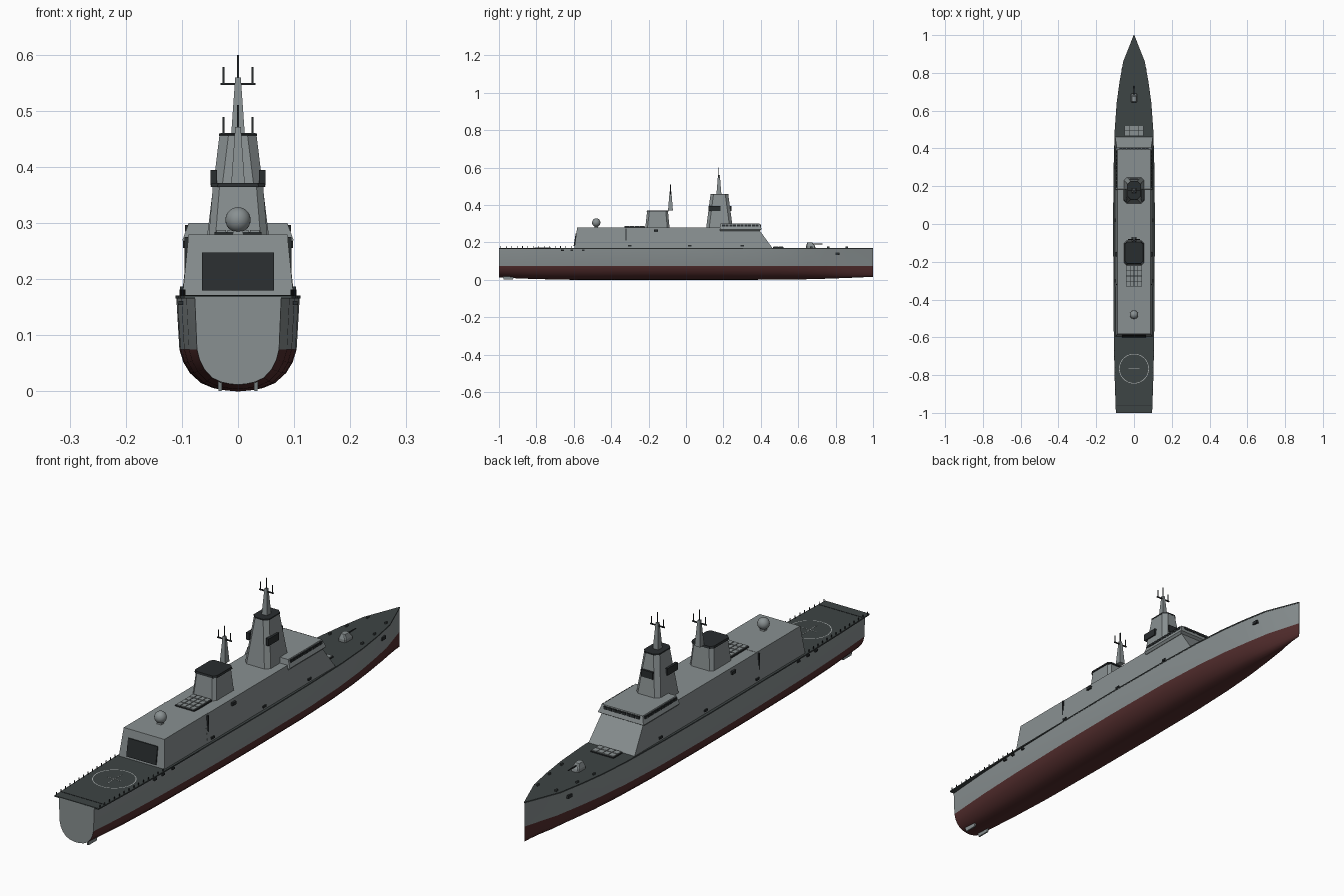
import bpy, bmesh, math
from mathutils import Vector, Matrix

if "Cube" in bpy.data.objects:
    bpy.data.objects.remove(bpy.data.objects["Cube"])


def mat(name, r, g, b):
    m = bpy.data.materials.new(name)
    m.diffuse_color = (r, g, b, 1)
    m.use_nodes = True
    m.node_tree.nodes["Principled BSDF"].inputs["Base Color"].default_value = m.diffuse_color
    return m


GREY = mat("ship grey", 0.25, 0.28, 0.285)
DECK = mat("dark deck", 0.048, 0.058, 0.058)
RED = mat("antifouling red", 0.085, 0.026, 0.026)
DARK = mat("charcoal", 0.022, 0.026, 0.028)
PALE = mat("pale marking", 0.42, 0.45, 0.45)


def finish(name, bm, *mats, smooth=None):
    bmesh.ops.recalc_face_normals(bm, faces=bm.faces)
    me = bpy.data.meshes.new(name)
    bm.to_mesh(me)
    bm.free()
    for m in mats:
        me.materials.append(m)
    if smooth:
        me.shade_smooth()
        me.set_sharp_from_angle(angle=math.radians(smooth))
    ob = bpy.data.objects.new(name, me)
    bpy.context.collection.objects.link(ob)
    return ob


def loft(bm, rings, closed=True):
    rows = [[bm.verts.new(p) for p in r] for r in rings]
    n = len(rows[0])
    for a, b in zip(rows, rows[1:]):
        for i in range(n if closed else n - 1):
            j = (i + 1) % n
            bm.faces.new((a[i], a[j], b[j], b[i]))
    bm.faces.new(rows[0])
    bm.faces.new(rows[-1])


def ring(hw, y0, y1, z, c, x=0):
    # rectangle in plan, corners chamfered by c
    if not c:
        return [(x - hw, y0, z), (x + hw, y0, z), (x + hw, y1, z), (x - hw, y1, z)]
    return [(x - hw + c, y0, z), (x + hw - c, y0, z), (x + hw, y0 + c, z), (x + hw, y1 - c, z),
            (x + hw - c, y1, z), (x - hw + c, y1, z), (x - hw, y1 - c, z), (x - hw, y0 + c, z)]


def frustum(name, m, *levels, c=0, x=0):
    # each level: half width, aft y, forward y, z
    bm = bmesh.new()
    loft(bm, [ring(*lv, c, x) for lv in levels])
    return finish(name, bm, m)


def boxes(name, m, items):
    # each item: centre, full size
    bm = bmesh.new()
    for pos, size in items:
        bmesh.ops.create_cube(bm, size=1, matrix=Matrix.Translation(pos) @ Matrix.Diagonal((*size, 1)))
    return finish(name, bm, m)


# Hull: stations of y, half beam at deck, keel height
stations = [(-1, .077, .012), (-.9, .085, .008), (-.8, .092, .004), (-.6, .101, 0), (-.3, .108, 0),
            (0, .11, 0), (.3, .107, 0), (.5, .101, .001), (.64, .091, .003), (.75, .076, .006),
            (.86, .056, .010), (1, .0008, .016)]
section = [(1, .168), (.95, .075), (.885, .052), (.78, .033), (.6, .015), (.4, .006), (.2, .002), (0, 0)]
rings = []
for y, w, keel in stations:
    fine = 1 - .3 * max(0, (y - .3) / .7) ** 1.5
    half = []
    for f, z in section:
        zz = z if z >= .075 else keel + z * (.075 - keel) / .075
        half.append((w * f * (1 if z > .1 else fine), y, zz))
    rings.append(half + [(-x, yy, z) for x, yy, z in reversed(half[:-1])])
bm = bmesh.new()
loft(bm, rings)
for f in bm.faces:
    if f.calc_center_median().z < .075 and abs(f.normal.y) < 2 and len(f.verts) == 4:
        f.material_index = 1
finish("hull", bm, GREY, RED, smooth=25)

# Deck plate, overhanging the narrow stern
deck = [(-1, .096), (-.8, .103)] + [(y, w + .001) for y, w, k in stations[3:]]
deck[2] = (-.6, .107)
outline = [(w, y) for y, w in deck] + [(-w, y) for y, w in reversed(deck)]
bm = bmesh.new()
loft(bm, [[(x, y, z) for x, y in outline] for z in (.166, .171)])
finish("main_deck", bm, DECK)

# Superstructure, hangar and bridge
frustum("superstructure", GREY, (.1, -.33, .462, .17), (.088, -.33, .383, .279))
frustum("hangar", GREY, (.099, -.597, -.312, .17), (.088, -.582, -.312, .28))
frustum("hangar_door", DARK, (.064, -.601, -.59, .18), (.064, -.59, -.575, .248))
boxes("hangar_joint", DARK, [((s * .0925, -.32, .24), (.006, .006, .07)) for s in (-1, 1)])
frustum("bridge", GREY, (.092, .182, .392, .262), (.099, .18, .405, .27), (.088, .185, .394, .3))
panes = [((-.07 + i * .02, .398, .291), (.016, .006, .011)) for i in range(8)]
panes += [((s * .0915, .2 + i * .02, .291), (.006, .016, .011)) for s in (-1, 1) for i in range(10)]
boxes("bridge_windows", DARK, panes)

# Sensor tower with dark panels
frustum("sensor_tower", GREY, (.055, .108, .25, .278), (.033, .131, .226, .457), c=.016)
frustum("tower_cap", DARK, (.034, .13, .227, .455), (.034, .13, .227, .46), c=.016)
boxes("tower_panels", DARK, [((s * .043, .152, .381), (.012, .064, .028)) for s in (-1, 1)]
      + [((0, .236, .381), (.05, .012, .028))])

# Funnel with dark cap
frustum("funnel", GREY, (.052, -.218, -.088, .278), (.045, -.208, -.096, .364), c=.012)
frustum("funnel_cap", DARK, (.049, -.211, -.092, .364), (.047, -.209, -.094, .372), c=.012)


# Pole masts
def mast(name, y, z):
    frustum(name, GREY, (.012, y - .013, y + .013, z), (.005, y - .005, y + .005, z + .1))
    boxes(name + "_yard", DARK, [((0, y, z + .088), (.062, .005, .004)), ((0, y, z + .12), (.003, .003, .04))]
          + [((s * .026, y, z + .103), (.003, .003, .03)) for s in (-1, 1)])


mast("forward_mast", .176, .46)
mast("aft_mast", -.083, .371)

# Launcher cells aft of the funnel and on the foredeck
frustum("aft_launcher_base", DARK, (.042, -.33, -.22, .278), (.042, -.33, -.22, .284))
boxes("aft_launcher_cells", GREY, [((-.03 + i * .02, -.316 + j * .0272, .285), (.017, .024, .005))
                                   for i in range(4) for j in range(4)])
frustum("fore_launcher_base", DARK, (.05, .465, .52, .17), (.05, .465, .52, .175))
boxes("fore_launcher_cells", GREY, [((-.0365 + i * .0243, .48 + j * .026, .176), (.022, .023, .005))
                                    for i in range(4) for j in range(2)])

# Radome on a short pedestal
bm = bmesh.new()
bmesh.ops.create_uvsphere(bm, u_segments=24, v_segments=14, radius=.0225,
                          matrix=Matrix.Translation((0, -.48, .306)))
finish("radome", bm, GREY, smooth=40)
frustum("radome_pedestal", GREY, (.01, -.49, -.47, .278), (.008, -.488, -.472, .288))

# Deck gun
frustum("gun_house", GREY, (.016, .642, .692, .17), (.016, .642, .69, .182), (.010, .648, .676, .2), c=.004)
bm = bmesh.new()
bmesh.ops.create_cone(bm, cap_ends=True, segments=10, radius1=.003, radius2=.002, depth=.05,
                      matrix=Matrix.Translation((0, .705, .191)) @ Matrix.Rotation(-math.pi / 2, 4, 'X'))
finish("gun_barrel", bm, DARK)

# Flight deck markings
bm = bmesh.new()
N = 40
inner, outer = [[bm.verts.new((r * math.cos(2 * math.pi * i / N), -.766 + r * math.sin(2 * math.pi * i / N), .1718))
                 for i in range(N)] for r in (.076, .079)]
for i in range(N):
    j = (i + 1) % N
    bm.faces.new((inner[i], outer[i], outer[j], inner[j]))
finish("landing_circle", bm, PALE)
boxes("landing_cross", PALE, [((0, -.766, .1712), (.002, .09, .001)), ((0, -.766, .1712), (.06, .002, .001))])
boxes("stern_line", DARK, [((0, -.96, .1715), (.19, .004, .001))])

# Flight deck edge rails
rails = []
for s in (-1, 1):
    for i in range(14):
        y = -.99 + i * .029
        rails.append(((s * (.094 + (y + 1) * .025), y, .176), (.002, .003, .011)))
boxes("edge_posts", DARK, rails)

# Side fittings: anchors, scuttles, lamps
side = [((s * .061, .81, .139), (.012, .024, .012)) for s in (-1, 1)]
side += [((s * .1, y, .183), (.006, .018, .008)) for s in (-1, 1) for y in (-.3, .02, .3)]
side += [((s * .102, y, .158), (.008, .014, .007)) for s in (-1, 1) for y in (-.66, -.61, -.55)]
side += [((s * .092, -.16, .262), (.012, .022, .012)) for s in (-1, 1)]
boxes("side_fittings", DARK, side)
boxes("bollards", DECK, [((s * x, y, .174), (.006, .012, .008)) for s in (-1, 1)
                         for x, y in ((.07, .67), (.06, .76), (.04, .86))])

# Rudders under the stern
for s, n in ((-1, "left"), (1, "right")):
    frustum(n + "_rudder", GREY, (.003, -.975, -.925, .001), (.004, -.98, -.92, .02), x=s * .032)
